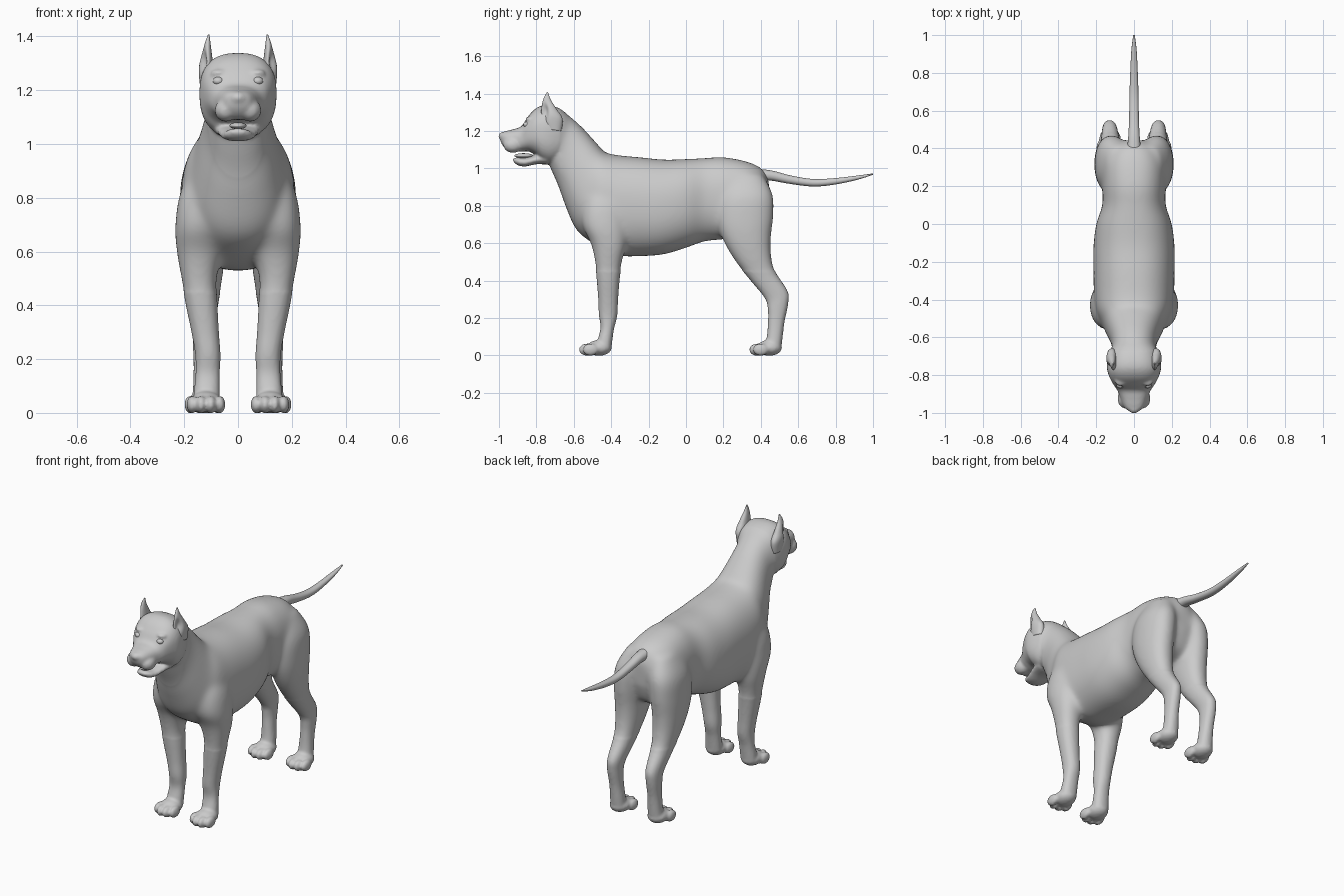
import bpy, bmesh, math
from mathutils import Vector, Matrix

grey = bpy.data.materials.new("light_grey")
grey.diffuse_color = (0.6, 0.6, 0.6, 1)


def spline(rows, steps):
    """Catmull-Rom interpolation through rows of numbers."""
    out = []
    for i in range(len(rows) - 1):
        a, b = rows[max(i - 1, 0)], rows[i]
        c, d = rows[i + 1], rows[min(i + 2, len(rows) - 1)]
        for k in range(steps):
            t = k / steps
            out.append([0.5 * (2 * q + (r - p) * t + (2 * p - 5 * q + 4 * r - s) * t * t
                               + (3 * q - p - 3 * r + s) * t ** 3)
                        for p, q, r, s in zip(a, b, c, d)])
    out.append(list(rows[-1]))
    return out


def loft(bm, rows, side=1, power=2.2, segs=32, steps=5):
    """Rows are: edge point (y, z), opposite edge point (y, z), centre x, half width."""
    rings = []
    for y1, z1, y2, z2, x, w in spline(rows, steps):
        mid = Vector((x * side, (y1 + y2) / 2, (z1 + z2) / 2))
        axis = Vector((0, (y1 - y2) / 2, (z1 - z2) / 2))
        ring = []
        for k in range(segs):
            a = 2 * math.pi * k / segs
            c, s = math.cos(a), math.sin(a)
            c = math.copysign(abs(c) ** (2 / power), c)
            s = math.copysign(abs(s) ** (2 / power), s)
            ring.append(bm.verts.new(mid + axis * s + Vector((w * c, 0, 0))))
        rings.append(ring)
    faces = [bm.faces.new((r[k], r[(k + 1) % segs], q[(k + 1) % segs], q[k]))
             for r, q in zip(rings, rings[1:]) for k in range(segs)]
    faces += [bm.faces.new(rings[0]), bm.faces.new(rings[-1])]
    bmesh.ops.recalc_face_normals(bm, faces=faces)


def ball(bm, centre, radii):
    m = Matrix.Translation(centre) @ Matrix.Diagonal((*radii, 1))
    bmesh.ops.create_uvsphere(bm, u_segments=24, v_segments=14, radius=1, matrix=m)


def finish(bm, name):
    me = bpy.data.meshes.new(name)
    bm.to_mesh(me)
    bm.free()
    me.materials.append(grey)
    me.shade_smooth()
    ob = bpy.data.objects.new(name, me)
    bpy.context.collection.objects.link(ob)
    return ob


bm = bmesh.new()

# Torso and neck, rump to nape
loft(bm, [
    (0.445, 0.93, 0.44, 0.78, 0, 0.05),
    (0.41, 0.995, 0.40, 0.68, 0, 0.12),
    (0.33, 1.035, 0.32, 0.64, 0, 0.165),
    (0.20, 1.06, 0.20, 0.62, 0, 0.168),
    (0.10, 1.055, 0.10, 0.61, 0, 0.168),
    (0.00, 1.05, 0.00, 0.575, 0, 0.20),
    (-0.12, 1.047, -0.12, 0.54, 0, 0.215),
    (-0.25, 1.06, -0.25, 0.53, 0, 0.215),
    (-0.36, 1.07, -0.37, 0.535, 0, 0.212),
    (-0.43, 1.085, -0.49, 0.595, 0, 0.20),
    (-0.46, 1.115, -0.585, 0.67, 0, 0.17),
    (-0.50, 1.16, -0.645, 0.80, 0, 0.145),
    (-0.55, 1.215, -0.68, 0.90, 0, 0.125),
    (-0.61, 1.27, -0.71, 0.97, 0, 0.115),
    (-0.66, 1.305, -0.74, 1.04, 0, 0.11)], power=2.3, segs=48)

# Skull and muzzle
loft(bm, [
    (-0.60, 1.24, -0.64, 1.10, 0, 0.06),
    (-0.645, 1.30, -0.66, 1.05, 0, 0.115),
    (-0.70, 1.33, -0.72, 1.025, 0, 0.138),
    (-0.76, 1.338, -0.77, 1.04, 0, 0.143),
    (-0.81, 1.315, -0.80, 1.07, 0, 0.132),
    (-0.85, 1.27, -0.84, 1.09, 0, 0.112),
    (-0.88, 1.225, -0.875, 1.09, 0, 0.09),
    (-0.92, 1.21, -0.91, 1.09, 0, 0.074),
    (-0.96, 1.20, -0.95, 1.095, 0, 0.06),
    (-0.985, 1.19, -0.975, 1.115, 0, 0.042),
    (-0.995, 1.17, -0.99, 1.14, 0, 0.015)], power=2.5, segs=48)

# Lower jaw and nose
loft(bm, [
    (-0.74, 1.09, -0.74, 1.02, 0, 0.09),
    (-0.80, 1.072, -0.80, 1.022, 0, 0.078),
    (-0.86, 1.056, -0.86, 1.01, 0, 0.062),
    (-0.905, 1.058, -0.90, 1.017, 0, 0.046),
    (-0.928, 1.052, -0.923, 1.036, 0, 0.02)])
ball(bm, (0, -0.977, 1.172), (0.031, 0.026, 0.023))

for s in (-1, 1):
    # Front leg from shoulder to wrist
    loft(bm, [
        (-0.50, 0.95, -0.36, 0.95, 0.10, 0.05),
        (-0.55, 0.82, -0.32, 0.82, 0.125, 0.09),
        (-0.555, 0.70, -0.31, 0.68, 0.136, 0.098),
        (-0.51, 0.60, -0.32, 0.58, 0.142, 0.085),
        (-0.487, 0.50, -0.342, 0.50, 0.145, 0.066),
        (-0.477, 0.40, -0.355, 0.40, 0.135, 0.059),
        (-0.469, 0.30, -0.363, 0.30, 0.122, 0.051),
        (-0.466, 0.22, -0.368, 0.21, 0.112, 0.047),
        (-0.457, 0.15, -0.385, 0.14, 0.113, 0.045),
        (-0.47, 0.09, -0.395, 0.07, 0.116, 0.048),
        (-0.48, 0.05, -0.40, 0.03, 0.118, 0.05)], s)
    # Hind leg from hip to ankle
    loft(bm, [
        (0.22, 0.97, 0.41, 0.97, 0.08, 0.06),
        (0.175, 0.85, 0.465, 0.86, 0.112, 0.087),
        (0.165, 0.72, 0.468, 0.74, 0.122, 0.088),
        (0.20, 0.61, 0.456, 0.64, 0.125, 0.082),
        (0.265, 0.50, 0.456, 0.54, 0.125, 0.07),
        (0.345, 0.40, 0.477, 0.45, 0.125, 0.055),
        (0.422, 0.305, 0.543, 0.345, 0.128, 0.042),
        (0.438, 0.24, 0.547, 0.28, 0.13, 0.038),
        (0.438, 0.17, 0.527, 0.18, 0.128, 0.037),
        (0.432, 0.10, 0.517, 0.10, 0.126, 0.041),
        (0.42, 0.05, 0.51, 0.04, 0.126, 0.045)], s)
    # Paws with four toes each
    for px, py in ((0.119, 0), (0.127, 0.91)):
        ball(bm, (s * px, py - 0.465, 0.04), (0.058, 0.068, 0.042))
        for tx, ty in ((-0.051, -0.51), (-0.018, -0.53), (0.018, -0.53), (0.051, -0.51)):
            ball(bm, (s * px + tx, py + ty, 0.031), (0.021, 0.043, 0.033))
    # Jowls and brows
    ball(bm, (s * 0.045, -0.925, 1.125), (0.042, 0.052, 0.042))
    ball(bm, (s * 0.07, -0.833, 1.264), (0.032, 0.025, 0.014))

# Fuse the body parts into one skin
rough = finish(bm, "rough_body")
remesh = rough.modifiers.new("fuse", 'REMESH')
remesh.mode = 'VOXEL'
remesh.voxel_size = 0.008
soft = rough.modifiers.new("soften", 'SMOOTH')
soft.factor, soft.iterations = 0.5, 4
bpy.context.view_layer.update()
skin = bpy.data.meshes.new_from_object(
    rough.evaluated_get(bpy.context.evaluated_depsgraph_get()))
bpy.data.objects.remove(rough)
bm = bmesh.new()
bm.from_mesh(skin)
# Blend shoulders, hips and neck more softly than head and feet
broad = [v for v in bm.verts if v.co.z > 0.45 and v.co.y > -0.67]
for _ in range(30):
    bmesh.ops.smooth_vert(bm, verts=broad, factor=0.5,
                          use_axis_x=True, use_axis_y=True, use_axis_z=True)
finish(bm, "body")

# Tail
bm = bmesh.new()
loft(bm, [
    (0.36, 1.00, 0.38, 0.93, 0, 0.04),
    (0.46, 0.988, 0.45, 0.935, 0, 0.031),
    (0.56, 0.962, 0.55, 0.918, 0, 0.026),
    (0.68, 0.943, 0.68, 0.903, 0, 0.024),
    (0.80, 0.948, 0.80, 0.914, 0, 0.02),
    (0.92, 0.962, 0.92, 0.94, 0, 0.014),
    (1.00, 0.973, 1.00, 0.966, 0, 0.004)], segs=20)
finish(bm, "tail")

# Tongue
bm = bmesh.new()
ball(bm, (0, -0.868, 1.068), (0.032, 0.05, 0.013))
finish(bm, "tongue")

for s, label in ((-1, "right"), (1, "left")):
    # Pointed ear with a hollow facing forward and out
    bm = bmesh.new()
    loft(bm, [
        (-0.745, 1.21, -0.665, 1.20, 0.112, 0.028),
        (-0.775, 1.285, -0.66, 1.265, 0.118, 0.028),
        (-0.773, 1.335, -0.69, 1.315, 0.117, 0.021),
        (-0.759, 1.38, -0.722, 1.365, 0.113, 0.011),
        (-0.742, 1.408, -0.736, 1.403, 0.109, 0.003)], s, segs=36, steps=8)
    hollow = Vector((s * 0.142, -0.765, 1.305))
    for v in bm.verts:
        d = v.co - hollow
        d.z *= 0.5
        v.co += Vector((-s * 0.8, 0.6, 0)) * 0.026 * math.exp(-(d.length / 0.022) ** 2)
    finish(bm, label + "_ear")
    # Eye
    bm = bmesh.new()
    ball(bm, (s * 0.073, -0.85, 1.234), (0.021, 0.02, 0.016))
    finish(bm, label + "_eye")
